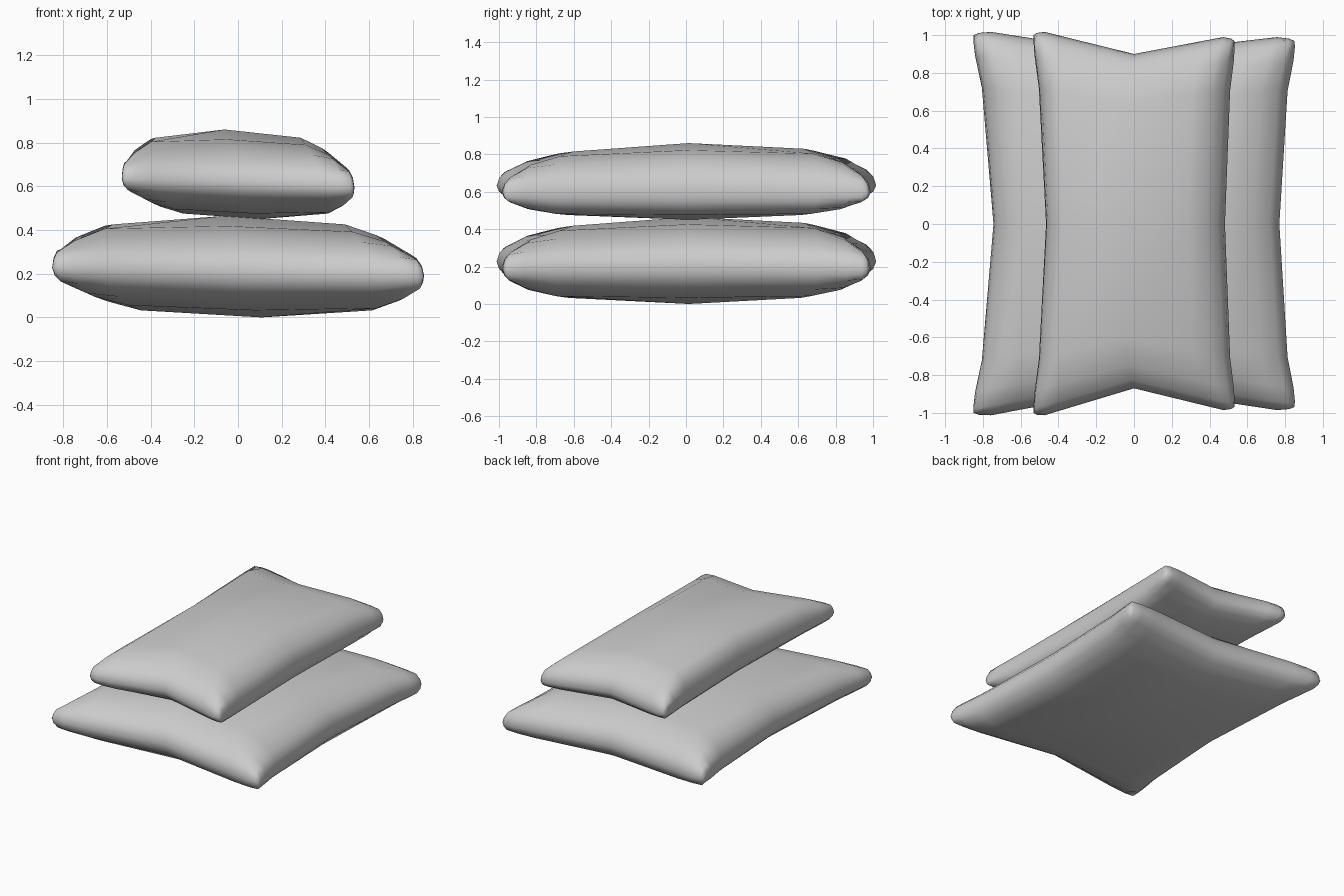
import bpy, bmesh

if "Cube" in bpy.data.objects:
    bpy.data.objects.remove(bpy.data.objects["Cube"])

HALF = [0.70, 0.86, 0.95, 0.985, 1.0]
STEPS = [-s for s in reversed(HALF)] + [0.0] + HALF


def dome(t):
    return max(0.0, 1 - t ** 4) ** 0.5


def point(u, v, side, width, seam, rise, drop):
    """Point on the upper (side=1) or lower (side=-1) sheet of a cushion."""
    a, b = abs(u), abs(v)
    # pinched edges with slightly clipped corners
    clip = 1 - 0.035 * max(0, (a + b - 1.9) / 0.1)
    x = width * (u * (0.885 + 0.145 * b ** 2.4) * clip + 0.015 * (1 - b))
    y = v * (0.885 + 0.135 * a) * clip * (1 - 0.016 * u * b) + 0.015 * (1 - a)
    da, db = dome(a), dome(b)
    bulge = 0.5 * da * db + 0.5 * min(da, db)
    # stuffing has slid left on top and right underneath
    x += (-0.07 if side > 0 else 0.095) * bulge ** 2
    flat = 1 - 0.06 * (min(a, 0.7) ** 2 + min(b, 0.7) ** 2)
    if side > 0:
        h = bulge * flat * rise * (1 + 0.05 * v)
    else:
        y -= 0.04 * b * bulge ** 2
        h = -bulge * flat * drop
    return x, y, seam - 0.02 * u * b * b + h


def cushion(name, width, seam, rise, drop):
    bm = bmesh.new()
    n = len(STEPS)
    for side in (1, -1):
        g = [[bm.verts.new(point(u, v, side, width, seam, rise, drop))
              for u in STEPS] for v in STEPS]
        for j in range(n - 1):
            for i in range(n - 1):
                q = [g[j][i], g[j][i + 1], g[j + 1][i + 1], g[j + 1][i]]
                bm.faces.new(q if side > 0 else q[::-1])
    # join the two sheets along the seam
    bmesh.ops.remove_doubles(bm, verts=bm.verts, dist=0.0005)
    bmesh.ops.recalc_face_normals(bm, faces=bm.faces)
    for f in bm.faces:
        f.smooth = True
    mesh = bpy.data.meshes.new(name)
    bm.to_mesh(mesh)
    bm.free()
    ob = bpy.data.objects.new(name, mesh)
    bpy.context.collection.objects.link(ob)
    return ob


# wide cushion below, narrow cushion on top
cushion("lower_pillow", 0.855, 0.21, 0.255, 0.21)
cushion("upper_pillow", 0.535, 0.615, 0.245, 0.165)
